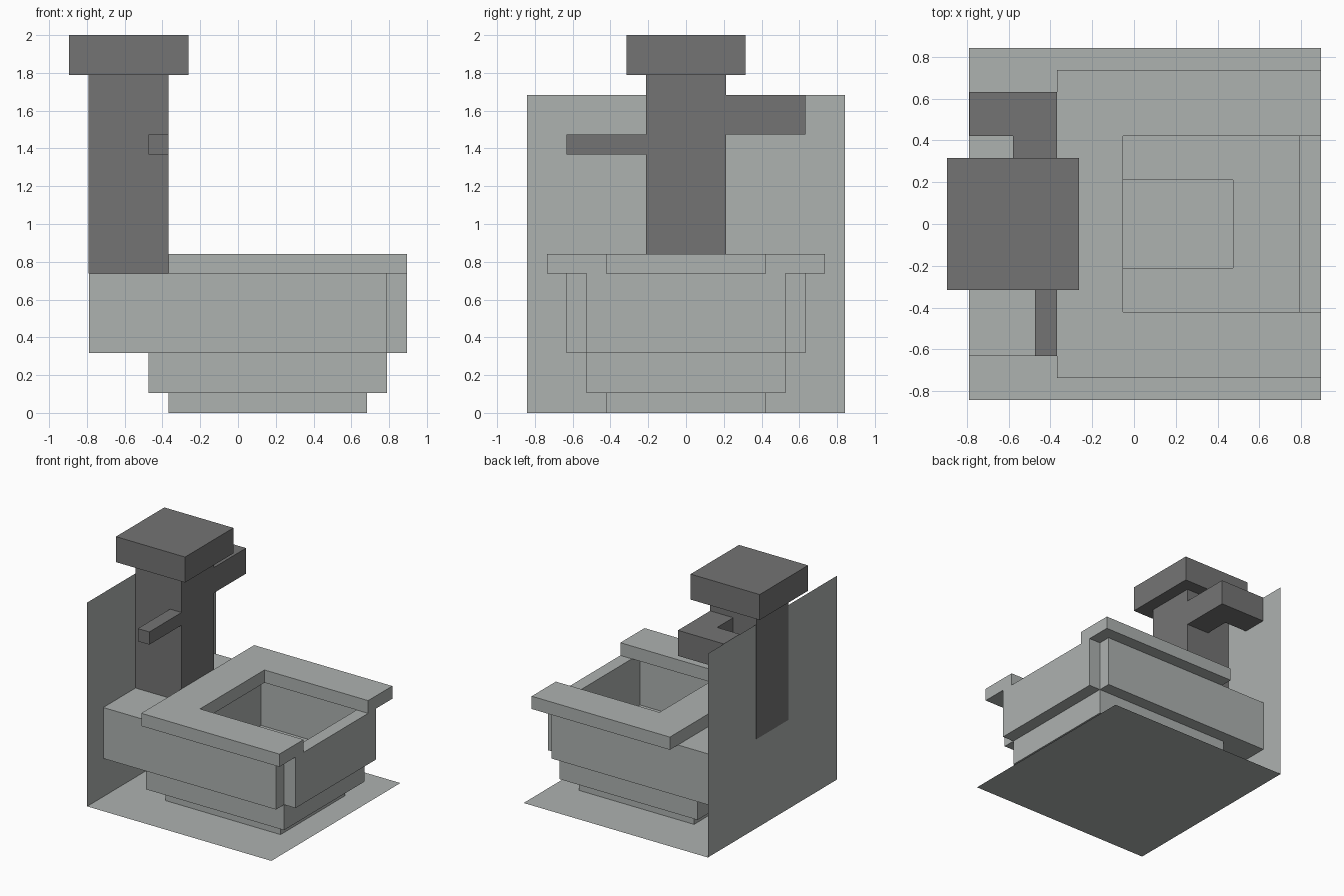
import bpy, bmesh

U = 2 / 19  # one grid cell; parts are laid out in whole cells

if "Cube" in bpy.data.objects:
    bpy.data.objects.remove(bpy.data.objects["Cube"], do_unlink=True)


def make_material(name, colour):
    mat = bpy.data.materials.new(name)
    mat.use_nodes = True
    mat.diffuse_color = colour
    mat.node_tree.nodes["Principled BSDF"].inputs["Base Color"].default_value = colour
    return mat


light_grey = make_material("light grey", (0.42, 0.445, 0.435, 1))
dark_grey = make_material("dark grey", (0.175, 0.175, 0.175, 1))


def prism(name, outline, bottom, top, mat):
    """Extrude a plan outline, given in cells, between two heights."""
    bm = bmesh.new()
    verts = [bm.verts.new(((x - 7.5) * U, y * U, bottom * U)) for x, y in outline]
    face = bm.faces.new(verts)
    if top > bottom:
        grown = bmesh.ops.extrude_face_region(bm, geom=[face])["geom"]
        moved = [g for g in grown if isinstance(g, bmesh.types.BMVert)]
        bmesh.ops.translate(bm, verts=moved, vec=(0, 0, (top - bottom) * U))
        bmesh.ops.recalc_face_normals(bm, faces=bm.faces)
    mesh = bpy.data.meshes.new(name)
    bm.to_mesh(mesh)
    bm.free()
    mesh.materials.append(mat)
    obj = bpy.data.objects.new(name, mesh)
    bpy.context.collection.objects.link(obj)
    return obj


def rect(x0, x1, y0, y1):
    return [(x0, y0), (x1, y0), (x1, y1), (x0, y1)]


def u_shape(back, inner, front, half_out, half_in):
    """Plan outline of a U that opens toward +x."""
    near = [(back, -half_out), (front, -half_out), (front, -half_in), (inner, -half_in)]
    return near + [(x, -y) for x, y in reversed(near)]


# Thin backing sheets
prism("floor_sheet", rect(0, 16, -8, 8), 0, 0, light_grey)
wall = prism("wall_sheet", rect(0, 16, -8, 8), 0, 0, light_grey)
wall.rotation_euler.y = -1.5707963
wall.location = (-7.5 * U, 0, 7.5 * U)

# Stepped foot, with a square well in its upper step
prism("foot", rect(4, 14, -4, 4), 0, 1, light_grey)
step = prism("lower_bowl", rect(3, 15, -5, 5), 1, 3, light_grey)
cutter = prism("well_cutter", rect(6, 12, -2, 2), 0.5, 3.5, light_grey)
cutter.hide_render = True
cutter.hide_set(True)
cut = step.modifiers.new("well", "BOOLEAN")
cut.operation = "DIFFERENCE"
cut.solver = "EXACT"
cut.object = cutter
bpy.context.view_layer.update()
# Bake the cut so that the cutter can be removed
baked = bpy.data.meshes.new_from_object(step.evaluated_get(bpy.context.evaluated_depsgraph_get()))
step.modifiers.clear()
step.data = baked
bpy.data.objects.remove(cutter, do_unlink=True)

# Basin walls and raised rim
prism("basin_walls", u_shape(0, 6, 15, 6, 5), 3, 7, light_grey)
prism("basin_front", rect(15, 16, -5, 5), 3, 7, light_grey)
prism("rim", u_shape(4, 7, 16, 7, 4), 7, 8, light_grey)

# Column with cap and side arms
prism("column", rect(-0.02, 4, -2, 2), 7, 17, dark_grey)
prism("column_cap", rect(-1, 5, -3, 3), 17, 19, dark_grey)
prism("handle", rect(3, 4, -6, -2), 13, 14, dark_grey)
elbow = [(2, 2), (4, 2), (4, 6), (0.02, 6), (0.02, 4), (2, 4)]
prism("elbow_pipe", elbow, 14, 16, dark_grey)
